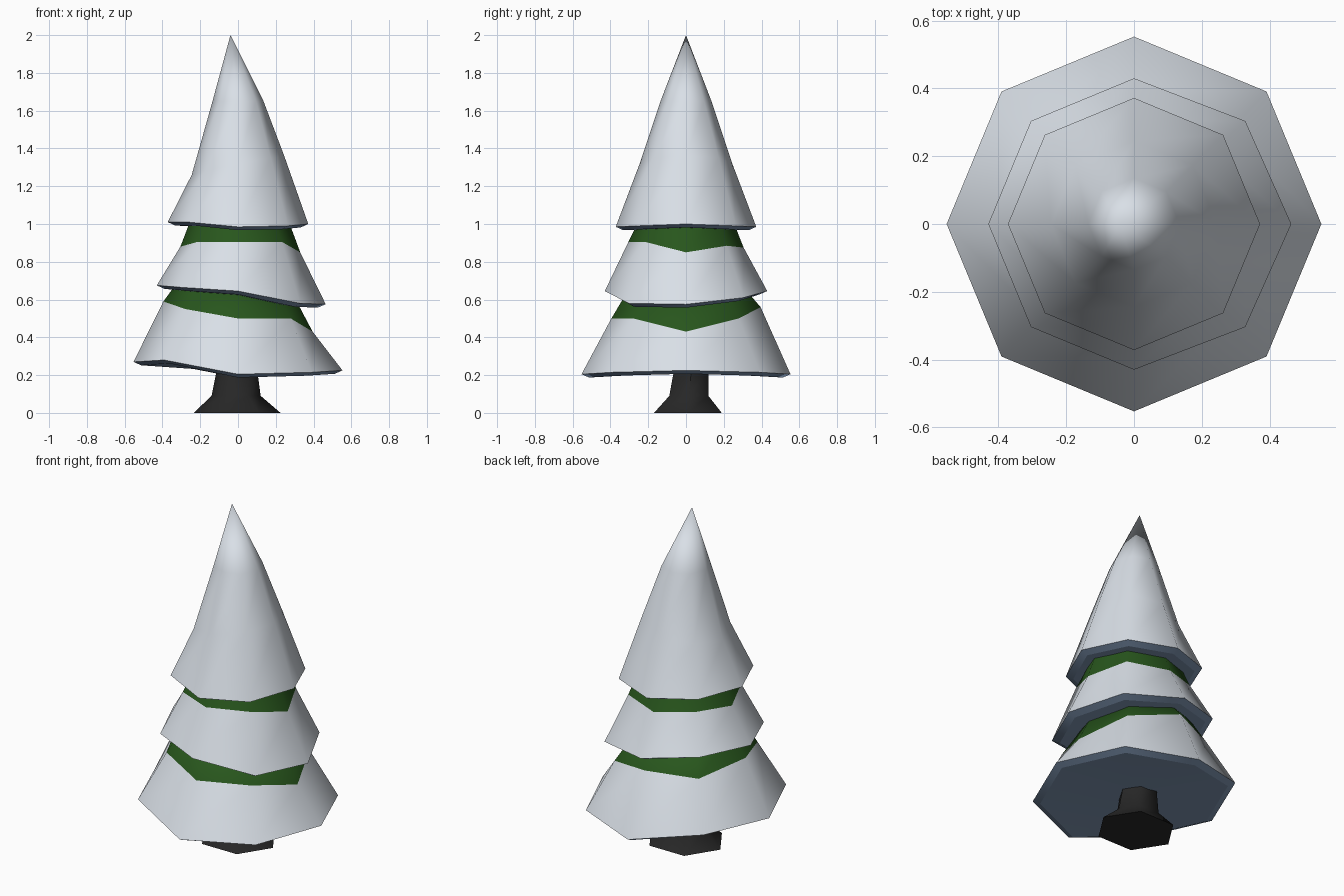
import bpy, bmesh, math

if "Cube" in bpy.data.objects:
    bpy.data.objects.remove(bpy.data.objects["Cube"])


def material(name, rgb):
    m = bpy.data.materials.new(name)
    m.diffuse_color = (*rgb, 1)
    m.use_nodes = True
    m.node_tree.nodes["Principled BSDF"].inputs["Base Color"].default_value = m.diffuse_color
    return m


SNOW = material("snow white", (0.74, 0.79, 0.85))
GREEN = material("needle green", (0.021, 0.093, 0.012))
SHADE = material("underside blue", (0.21, 0.30, 0.44))
BARK = material("bark charcoal", (0.02, 0.02, 0.02))


def loft(name, rings, mats, faces):
    """Skin a stack of rings (lists of points); a one-point ring is a tip."""
    bm = bmesh.new()
    rows = [[bm.verts.new(p) for p in ring] for ring in rings]
    for a, b, mi in zip(rows, rows[1:], faces):
        n = max(len(a), len(b))
        for i in range(n):
            j = (i + 1) % n
            if len(a) == 1:
                q = (a[0], b[j], b[i])
            elif len(b) == 1:
                q = (a[i], a[j], b[0])
            else:
                q = (a[i], a[j], b[j], b[i])
            bm.faces.new(q).material_index = mi
    for end, mi in ((rows[0], faces[0]), (rows[-1], faces[-1])):
        if len(end) > 1:
            bm.faces.new(end).material_index = mi
    bmesh.ops.recalc_face_normals(bm, faces=bm.faces[:])
    # Smooth around the cone, sharp at the rims and at the underside bevel
    for f in bm.faces:
        f.smooth = True
    lower = set(rows[1]) if len(rows[0]) == 1 else set()
    for e in bm.edges:
        bevel = e.verts[0] in lower and e.verts[1] in lower
        e.smooth = not bevel and e.calc_face_angle(0) < math.radians(62)
    me = bpy.data.meshes.new(name)
    bm.to_mesh(me)
    bm.free()
    for m in mats:
        me.materials.append(m)
    ob = bpy.data.objects.new(name, me)
    bpy.context.collection.objects.link(ob)
    return ob


def ring(r, heights, right=1.0, deep=1.0, dx=0.0, dy=0.0, drop=0.0):
    """Wobbly ring, counter-clockwise from +x; `right` stretches the +x half, `deep` y."""
    pts = []
    n = len(heights)
    for i, z in enumerate(heights):
        a = math.tau * i / n
        x = r * math.cos(a)
        pts.append((x * (right if x > 0 else 1) + dx, r * math.sin(a) * deep + dy, z - drop))
    return pts


def tier(name, r, rim, right, upper, faces):
    """Tier with a blue bevelled underside, a rim, then upper rings."""
    mid = sum(rim) / 8 - 0.02
    rings = [[(0, 0, mid)], ring(r - 0.04, rim, right, drop=0.018), ring(r, rim, right)]
    loft(name, rings + upper, (SNOW, GREEN, SHADE), [2, 2] + faces)


# Bottom and middle tiers: snow skirt, then a green band running up inside the next tier
tier("bottom_tier", 0.553, [.225, .215, .205, .275, .27, .28, .205, .215], 1.0,
     [ring(.395, [.43, .50, .56, .54, .59, .55, .50, .50]),
      ring(.30, [.61, .63, .67, .69, .72, .70, .66, .62])], [0, 1])
tier("middle_tier", 0.43, [.575, .61, .645, .685, .675, .665, .645, .58], 1.08,
     [ring(.305, [.85, .885, .875, .90, .88, .905, .905, .905], 1.08),
      ring(.24, [1.04, 1.04, 1.04, 1.05, 1.05, 1.05, 1.04, 1.04], 1.08)], [0, 1])

# Top tier: snow cone with a leaning tip
tier("top_tier", 0.372, [1.0, .99, .985, 1.005, 1.01, 1.01, .985, .99], 1.0,
     [ring(.245, [1.36, 1.35, 1.32, 1.28, 1.26, 1.28, 1.32, 1.35]),
      ring(.135, [1.65] * 8),
      [(-0.04, 0, 2.0)]], [0, 0, 0])

# Flared six-sided trunk
loft("trunk", [ring(.23, [0] * 6, deep=.9, dx=-.005, dy=.01),
               ring(.13, [.09] * 6, deep=.92, dx=-.01, dy=.015),
               ring(.105, [.24] * 6, dx=-.005, dy=.03)], (BARK,), [0, 0])
